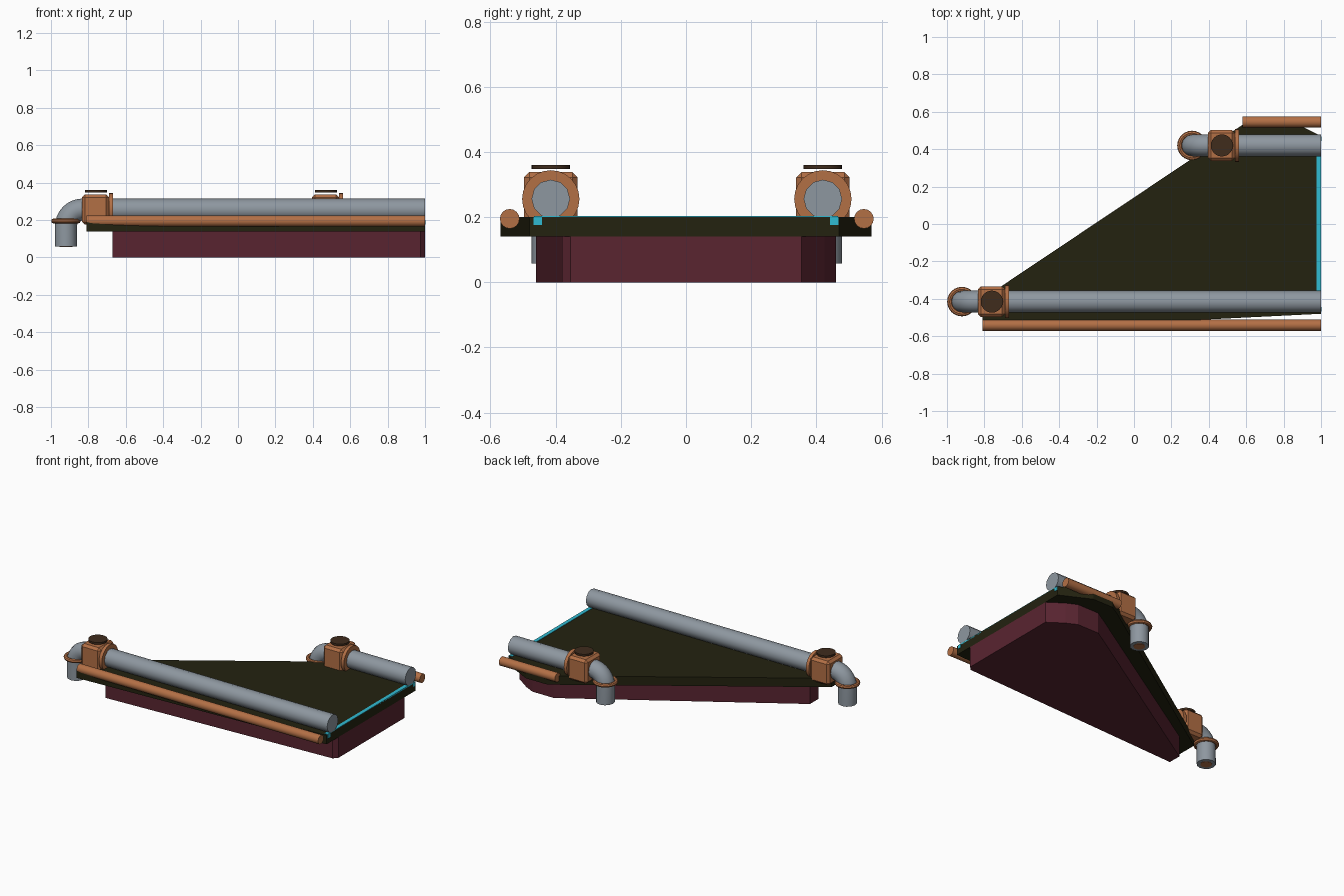
import bpy, bmesh, math
from mathutils import Vector

cube = bpy.data.objects.get("Cube")
if cube:
    bpy.data.objects.remove(cube, do_unlink=True)


def material(name, rgb):
    m = bpy.data.materials.new(name)
    m.use_nodes = True
    color = (*rgb, 1)
    m.diffuse_color = color
    m.node_tree.nodes["Principled BSDF"].inputs["Base Color"].default_value = color
    return m


OLIVE = material("dark olive", (0.017, 0.016, 0.005))
MAROON = material("maroon", (0.1, 0.018, 0.03))
STEEL = material("blue grey steel", (0.27, 0.31, 0.35))
COPPER = material("copper", (0.45, 0.16, 0.06))
BROWN = material("dark brown", (0.05, 0.025, 0.012))
CYAN = material("cyan", (0.03, 0.5, 0.65))


def finish(obj, name, mat, smooth=False):
    obj.name = name
    obj.data.materials.clear()
    obj.data.materials.append(mat)
    if smooth:
        bpy.ops.object.select_all(action='DESELECT')
        obj.select_set(True)
        bpy.context.view_layer.objects.active = obj
        bpy.ops.object.shade_smooth_by_angle(angle=math.radians(40))
    return obj


def prism(name, outline, z0, z1, mat):
    """Extrude a plan outline between two heights."""
    bm = bmesh.new()
    face = bm.faces.new([bm.verts.new((x, y, z0)) for x, y in outline])
    top = bmesh.ops.extrude_face_region(bm, geom=[face])["geom"]
    moved = [v for v in top if isinstance(v, bmesh.types.BMVert)]
    bmesh.ops.translate(bm, verts=moved, vec=(0, 0, z1 - z0))
    bmesh.ops.recalc_face_normals(bm, faces=bm.faces)
    mesh = bpy.data.meshes.new(name)
    bm.to_mesh(mesh)
    bm.free()
    obj = bpy.data.objects.new(name, mesh)
    bpy.context.collection.objects.link(obj)
    return finish(obj, name, mat)


def box(name, low, high, mat, bevel=0):
    low, high = Vector(low), Vector(high)
    bpy.ops.mesh.primitive_cube_add(size=1, location=(low + high) / 2)
    obj = bpy.context.object
    for v in obj.data.vertices:
        v.co = v.co * (high - low)
    if bevel:
        mod = obj.modifiers.new("chamfer", 'BEVEL')
        mod.width = bevel
        mod.segments = 1
    return finish(obj, name, mat)


def cylinder(name, center, radius, length, axis, mat, sides=24):
    turn = (0, math.pi / 2, 0) if axis == 'X' else (0, 0, 0)
    bpy.ops.mesh.primitive_cylinder_add(vertices=sides, radius=radius, depth=length,
                                        location=center, rotation=turn)
    return finish(bpy.context.object, name, mat, True)


def tube(name, points, radius, mat):
    curve = bpy.data.curves.new(name, 'CURVE')
    curve.dimensions = '3D'
    curve.bevel_depth = radius
    curve.bevel_resolution = 4
    curve.use_fill_caps = True
    spline = curve.splines.new('POLY')
    spline.points.add(len(points) - 1)
    for p, co in zip(spline.points, points):
        p.co = (*co, 1)
    obj = bpy.data.objects.new(name, curve)
    bpy.context.collection.objects.link(obj)
    bpy.ops.object.select_all(action='DESELECT')
    obj.select_set(True)
    bpy.context.view_layer.objects.active = obj
    bpy.ops.object.convert(target='MESH')
    return finish(bpy.context.object, name, mat, True)


# Wedge shaped deck and the inset body below it
prism("deck", [(1, -0.48), (1, 0.47), (0.8, 0.57), (0.65, 0.57),
               (0.58, 0.53), (-0.81, -0.40), (-0.81, -0.57)], 0.14, 0.2, OLIVE)
prism("lower_body", [(1, -0.355), (1, 0.355), (0.9, 0.425), (0.83, 0.46), (0.67, 0.46),
                     (0.57, 0.40), (-0.67, -0.37), (-0.67, -0.46), (0.975, -0.38)],
      0, 0.14, MAROON)

# Light strip along the wide end
box("light_strip", (0.975, -0.467, 0.195), (1, 0.467, 0.203), CYAN)
for side, tag in ((-1, "front"), (1, "back")):
    y = side * 0.455
    box(tag + "_strip_end", (0.98, y - 0.0125, 0.176), (1.002, y + 0.0125, 0.201), CYAN)

# Edge rails
for tag, y, start in (("front", -0.541, -0.81), ("back", 0.546, 0.58)):
    cylinder(tag + "_rail", ((start + 1) / 2, y, 0.195), 0.03, 1 - start, 'X', COPPER, 16)

# Pipes with an elbow, coupling ring, valve block and cap
PIPE_Z, BEND, R = 0.256, 0.09, 0.059
for tag, y, drop in (("front", -0.415, -0.92), ("back", 0.42, 0.31)):
    arc = [(drop + BEND - BEND * math.sin(a), y, PIPE_Z - BEND + BEND * math.cos(a))
           for a in (i * math.pi / 16 for i in range(9))]
    tube(tag + "_pipe", [(1, y, PIPE_Z)] + arc + [(drop, y, 0.058)], R, STEEL)
    cylinder(tag + "_pipe_bore", (drop, y, 0.058), 0.035, 0.004, 'Z', COPPER)
    bpy.ops.mesh.primitive_torus_add(location=(drop, y, 0.195), major_radius=0.066,
                                     minor_radius=0.013, major_segments=24,
                                     minor_segments=8)
    finish(bpy.context.object, tag + "_coupling_ring", COPPER, True)
    mid = drop + 0.16
    box(tag + "_valve_block", (mid - 0.075, y - 0.082, 0.175),
        (mid + 0.07, y + 0.082, 0.338), COPPER, 0.016)
    cylinder(tag + "_valve_flange", (mid + 0.08, y, PIPE_Z), 0.088, 0.022, 'X', COPPER)
    cylinder(tag + "_valve_cap", (mid, y, 0.354), 0.059, 0.013, 'Z', BROWN)
